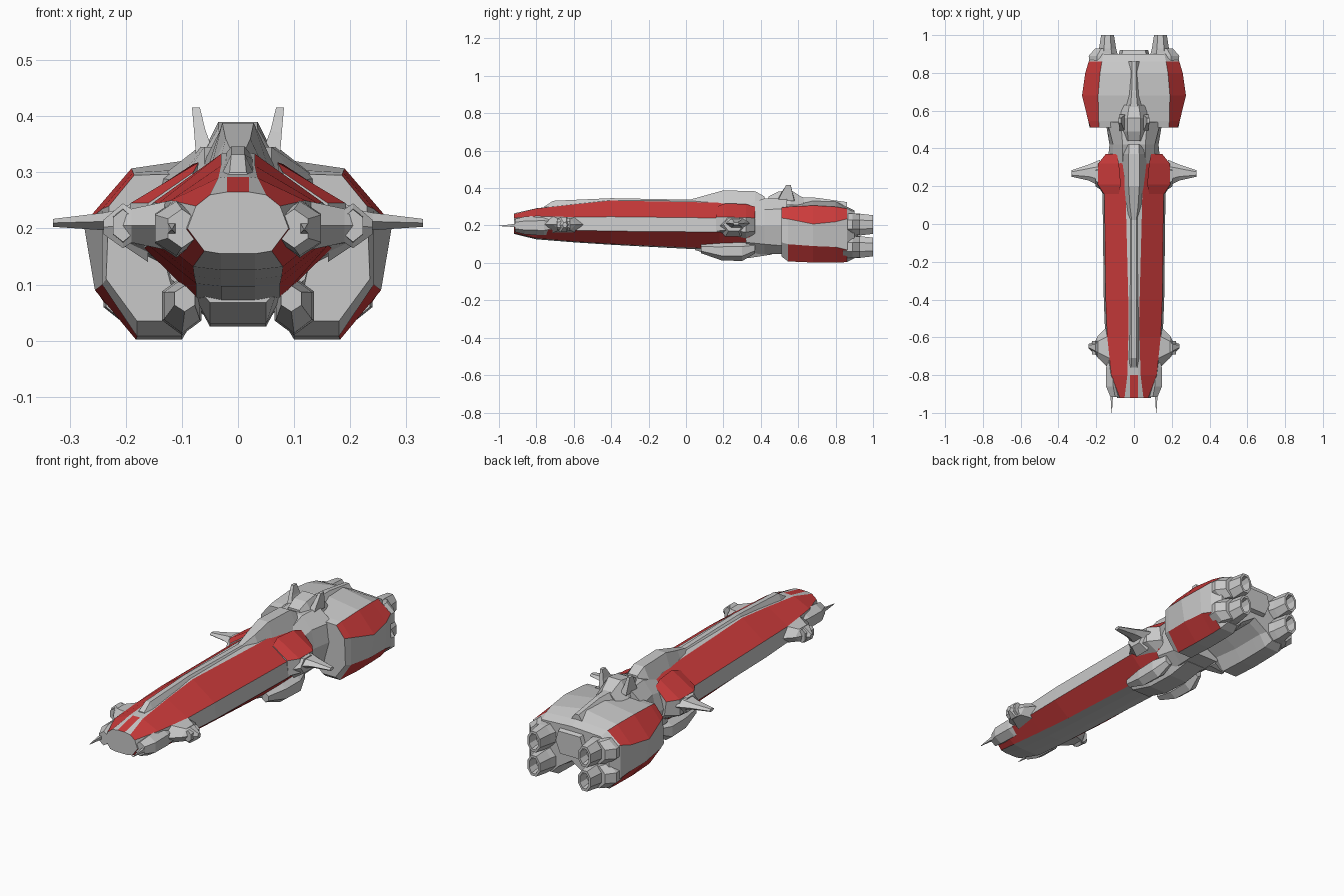
import bpy, bmesh, math
from mathutils import Vector


def material(name, rgb):
    m = bpy.data.materials.new(name)
    m.diffuse_color = (*rgb, 1)
    return m


GREY = material("hull grey", (0.58, 0.58, 0.58))
RED = material("panel red", (0.62, 0.045, 0.045))


def loft(name, rings, red=None, mirror=False, skip=()):
    """Skin rings of 3D points; red(column, y) picks the painted faces."""
    bm = bmesh.new()
    vs = [[bm.verts.new(p) for p in r] for r in rings]
    n = len(rings[0])
    for a, b in zip(vs, vs[1:]):
        for i in range(n):
            if i in skip:
                continue
            j = (i + 1) % n
            f = bm.faces.new((a[i], a[j], b[j], b[i]))
            if red and red(i, f.calc_center_median().y):
                f.material_index = 1
    bm.faces.new(vs[0])
    bm.faces.new(vs[-1])
    bmesh.ops.recalc_face_normals(bm, faces=bm.faces)
    # make sure open shells also face outwards
    c = sum((v.co for v in bm.verts), Vector()) / len(bm.verts)
    if sum((f.calc_center_median() - c).dot(f.normal) * f.calc_area() for f in bm.faces) < 0:
        bmesh.ops.reverse_faces(bm, faces=bm.faces)
    me = bpy.data.meshes.new(name)
    bm.to_mesh(me)
    bm.free()
    me.materials.append(GREY)
    me.materials.append(RED)
    ob = bpy.data.objects.new(name, me)
    bpy.context.collection.objects.link(ob)
    if mirror:
        ob.modifiers.new("mirror", "MIRROR").use_mirror_merge = False
    return ob


def sym(y, *pts):
    """Full ring from a right half profile, top to bottom."""
    return [(x, y, z) for x, z in pts] + [(-x, y, z) for x, z in reversed(pts)]


def ring(y, *pts):
    return [(x, y, z) for x, z in pts]


def oct_y(y, cx, cz, rx, rz, n=8):
    """Octagon-like ring facing along y."""
    k = 1 / math.cos(math.pi / n)
    return [(cx + rx * k * math.cos((i + .5) * math.tau / n), y,
             cz + rz * k * math.sin((i + .5) * math.tau / n)) for i in range(n)]


def dia_x(x, y0, y1, z0, z1):
    """Six sided ring facing along x."""
    m, d = (z0 + z1) / 2, (y1 - y0) * .25
    return [(x, y0, m), (x, y0 + d, z1), (x, y1 - d, z1),
            (x, y1, m), (x, y1 - d, z0), (x, y0 + d, z0)]


# Long forward hull with upper and lower painted panels
loft("forward_hull", [
    sym(-.92, (.02, .265), (.05, .26), (.075, .24), (.09, .20), (.06, .16), (.03, .155)),
    sym(-.80, (.02, .292), (.035, .290), (.12, .25), (.14, .18), (.08, .132), (.03, .126)),
    sym(-.60, (.02, .315), (.03, .312), (.142, .245), (.152, .175), (.078, .115), (.03, .11)),
    sym(-.40, (.02, .335), (.03, .333), (.15, .247), (.16, .17), (.075, .102), (.03, .097)),
    sym(.18, (.02, .33), (.045, .322), (.157, .24), (.167, .165), (.075, .075), (.03, .066)),
    sym(.34, (.02, .32), (.06, .31), (.14, .24), (.15, .165), (.08, .085), (.03, .066)),
], red=lambda i, y: i in (1, 3, 7, 9) or (y < -.82 and i == 11))

# Raised spine leading back to the bridge
loft("dorsal_spine", [
    sym(-.76, (.015, .30), (.028, .28)),
    sym(-.71, (.012, .332), (.032, .29)),
    sym(-.40, (.012, .346), (.032, .32)),
    sym(.02, (.012, .338), (.035, .31)),
    sym(.10, (.022, .36), (.05, .30)),
    sym(.20, (.028, .388), (.06, .29)),
    sym(.37, (.028, .383), (.075, .29)),
    sym(.42, (.025, .355), (.08, .28)),
])

# Neck joining hull and engine block
loft("neck", [
    sym(.32, (.06, .31), (.11, .27), (.14, .20), (.12, .11), (.05, .05)),
    sym(.42, (.06, .345), (.11, .285), (.13, .20), (.11, .10), (.06, .045)),
    sym(.54, (.07, .345), (.14, .29), (.15, .20), (.12, .09), (.06, .05)),
])

# Bridge tower, its horns and the ridge behind it
loft("bridge_tower", [
    sym(.44, (.03, .355), (.06, .30)),
    sym(.49, (.035, .38), (.075, .31)),
    sym(.56, (.035, .39), (.075, .31)),
    sym(.63, (.025, .345), (.06, .31)),
])
loft("bridge_horn", [
    [(.045, .49, .34), (.075, .49, .33), (.075, .58, .33), (.045, .58, .34)],
    [(.058, .51, .375), (.078, .51, .37), (.078, .57, .37), (.058, .57, .375)],
    [(.068, .535, .416), (.082, .535, .416), (.082, .56, .416), (.068, .56, .416)],
], mirror=True)
loft("rear_ridge", [
    sym(.60, (.02, .352), (.05, .31)),
    sym(.70, (.012, .348), (.03, .32)),
    sym(.86, (.01, .325), (.035, .29)),
])

# Shoulders carrying the side wings
loft("shoulder", [
    ring(.16, (.08, .30), (.16, .245), (.165, .17), (.10, .16)),
    ring(.21, (.07, .318), (.192, .245), (.195, .175), (.10, .12)),
    ring(.32, (.08, .315), (.19, .243), (.19, .165), (.10, .12)),
    ring(.37, (.09, .30), (.15, .24), (.14, .17), (.10, .14)),
], red=lambda i, y: i == 0, mirror=True)
loft("wing_mount", [dia_x(.16, .17, .33, .14, .25), dia_x(.205, .20, .31, .17, .24)], mirror=True)
loft("side_wing", [
    dia_x(.18, .20, .34, .185, .24),
    dia_x(.24, .23, .315, .197, .228),
    dia_x(.33, .25, .285, .203, .217),
], mirror=True)

# Belly pod and the two hanging prongs
loft("belly_pod", [
    sym(.05, (.07, .09), (.05, .068)),
    sym(.18, (.09, .10), (.05, .03)),
    sym(.33, (.09, .10), (.05, .025)),
    sym(.46, (.08, .10), (.05, .045)),
])
loft("belly_prong", [
    oct_y(.08, .095, .075, .018, .02, 6),
    oct_y(.19, .10, .062, .032, .042, 6),
    oct_y(.30, .10, .062, .035, .045, 6),
    oct_y(.37, .09, .08, .02, .025, 6),
], mirror=True)

# Nose: cheek pods, spikes, fins, chin
loft("cheek_pod", [
    oct_y(-.915, .10, .20, .025, .03, 6),
    oct_y(-.86, .11, .20, .038, .042, 6),
    oct_y(-.76, .11, .20, .038, .045, 6),
    oct_y(-.70, .105, .20, .025, .035, 6),
], mirror=True)
loft("nose_spike", [
    oct_y(-.86, .118, .20, .014, .014, 4),
    oct_y(-.92, .118, .20, .006, .008, 4),
    oct_y(-1.0, .118, .198, .001, .001, 4),
], mirror=True)
loft("nose_fin", [
    dia_x(.12, -.78, -.52, .16, .25),
    dia_x(.19, -.71, -.59, .175, .235),
    dia_x(.205, -.69, -.62, .165, .245),
    dia_x(.24, -.66, -.635, .19, .215),
], mirror=True)
loft("fin_tip_pod", [
    oct_y(-.69, .205, .205, .018, .025, 6),
    oct_y(-.62, .205, .205, .018, .03, 6),
], mirror=True)

# Engine nacelles with upper and lower painted panels
loft("engine_nacelle", [
    ring(.51, (0, .30), (.185, .295), (.23, .24), (.235, .11), (.18, .035), (.11, .035), (.06, .08), (0, .10)),
    ring(.545, (0, .31), (.187, .30), (.242, .235), (.242, .10), (.18, .008), (.10, .008), (.06, .07), (0, .10)),
    ring(.68, (0, .335), (.19, .307), (.275, .208), (.255, .09), (.182, .002), (.10, .002), (.065, .06), (0, .10)),
    ring(.80, (0, .33), (.18, .30), (.258, .22), (.25, .085), (.18, .002), (.10, .002), (.065, .06), (0, .10)),
    ring(.86, (0, .30), (.17, .29), (.24, .235), (.24, .07), (.18, .004), (.10, .004), (.065, .06), (0, .10)),
    ring(.90, (0, .28), (.16, .272), (.205, .225), (.205, .08), (.165, .025), (.11, .025), (.075, .06), (0, .11)),
], red=lambda i, y: y < .86 and (i == 1 or (i == 3 and y > .54)), mirror=True, skip=(7,))

# Thruster collars and recessed nozzles, two stacked on each side
for label, cz in (("upper", .205), ("lower", .085)):
    loft(label + "_thruster_collar", [
        oct_y(.84, .165, cz, .07, .06),
        oct_y(.89, .165, cz, .075, .06),
        oct_y(.93, .15, cz, .055, .055),
    ], mirror=True)
    loft(label + "_thruster_nozzle", [
        oct_y(.88, .14, cz, .058, .058),
        oct_y(.93, .14, cz, .045, .058),
        oct_y(1.0, .14, cz, .034, .05),
        oct_y(1.0, .14, cz, .024, .038),
        oct_y(.95, .14, cz, .02, .03),
    ], mirror=True)
loft("thruster_bridge", [
    sym(.86, (.07, .27), (.09, .20), (.06, .12)),
    sym(.92, (.06, .25), (.075, .20), (.05, .14)),
])
